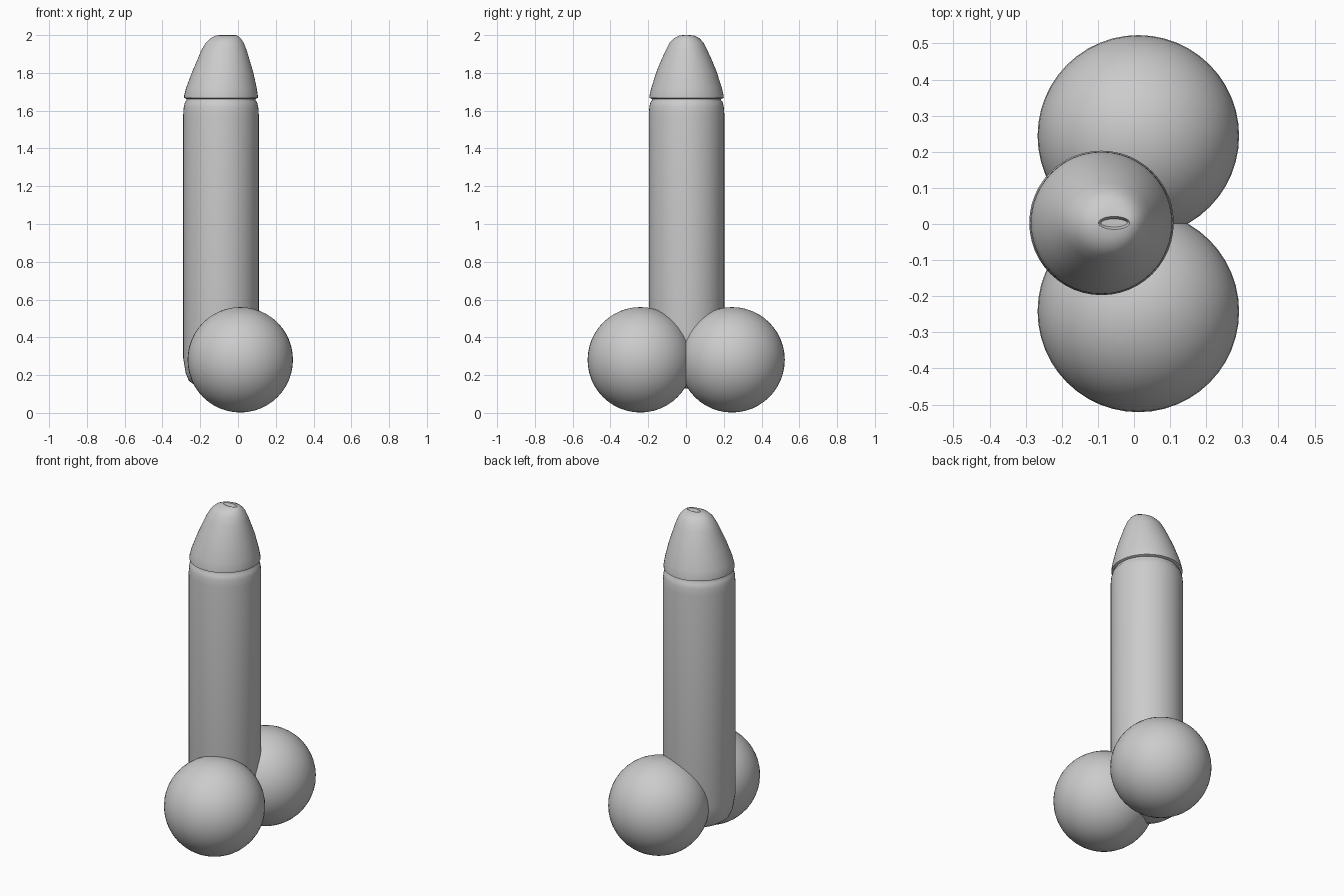
import bpy, bmesh
from math import sin, cos, tau, radians

cube = bpy.data.objects.get("Cube")
if cube:
    bpy.data.objects.remove(cube, do_unlink=True)

grey = bpy.data.materials.new("plain grey")
grey.use_nodes = True
colour = (0.6, 0.6, 0.6, 1)
grey.diffuse_color = colour
grey.node_tree.nodes["Principled BSDF"].inputs["Base Color"].default_value = colour


def finish(obj, angle=40):
    obj.data.materials.append(grey)
    bpy.ops.object.select_all(action="DESELECT")
    obj.select_set(True)
    bpy.context.view_layer.objects.active = obj
    bpy.ops.object.shade_smooth_by_angle(angle=radians(angle))


def loft(name, rings, sides=48):
    """Skin stacked ellipses given as (centre x, radius x, radius y, z)."""
    bm = bmesh.new()
    loops = []
    for cx, rx, ry, z in rings:
        loops.append([bm.verts.new((cx + rx * cos(tau * i / sides),
                                    0.003 + ry * sin(tau * i / sides), z))
                      for i in range(sides)])
    for low, high in zip(loops, loops[1:]):
        for i in range(sides):
            j = (i + 1) % sides
            bm.faces.new((low[i], low[j], high[j], high[i]))
    bm.faces.new(loops[0][::-1])
    bm.faces.new(loops[-1])
    bmesh.ops.recalc_face_normals(bm, faces=bm.faces)
    mesh = bpy.data.meshes.new(name)
    bm.to_mesh(mesh)
    bm.free()
    obj = bpy.data.objects.new(name, mesh)
    bpy.context.collection.objects.link(obj)
    finish(obj)


# Upright column with rounded foot and shoulder
AXIS = -0.09
column = [(0.10, 0.13), (0.14, 0.147), (0.17, 0.17), (0.187, 0.21), (0.2, 0.29),
          (0.2, 1.58), (0.197, 1.62), (0.191, 1.645), (0.183, 1.655), (0.183, 1.664)]
loft("column", [(AXIS, r, r, z) for r, z in column])

# Tapered cap, leaning slightly, with a shallow slot in its top
loft("tapered_cap", [
    (AXIS, 0.183, 0.183, 1.662), (AXIS, 0.195, 0.197, 1.668),
    (AXIS, 0.195, 0.196, 1.68), (-0.088, 0.187, 0.187, 1.72),
    (-0.081, 0.16, 0.158, 1.81), (-0.077, 0.138, 0.133, 1.87),
    (-0.074, 0.12, 0.11, 1.92), (-0.07, 0.1, 0.09, 1.96),
    (-0.066, 0.08, 0.068, 1.983), (-0.06, 0.058, 0.04, 1.997),
    (-0.055, 0.043, 0.018, 2.0), (-0.055, 0.036, 0.011, 1.985)])

# Pair of balls at the foot
for side, y in (("front", -0.242), ("back", 0.244)):
    bpy.ops.mesh.primitive_uv_sphere_add(segments=48, ring_count=24, radius=0.279,
                                         location=(0.012, y, 0.281))
    ball = bpy.context.object
    ball.name = side + "_ball"
    finish(ball)
